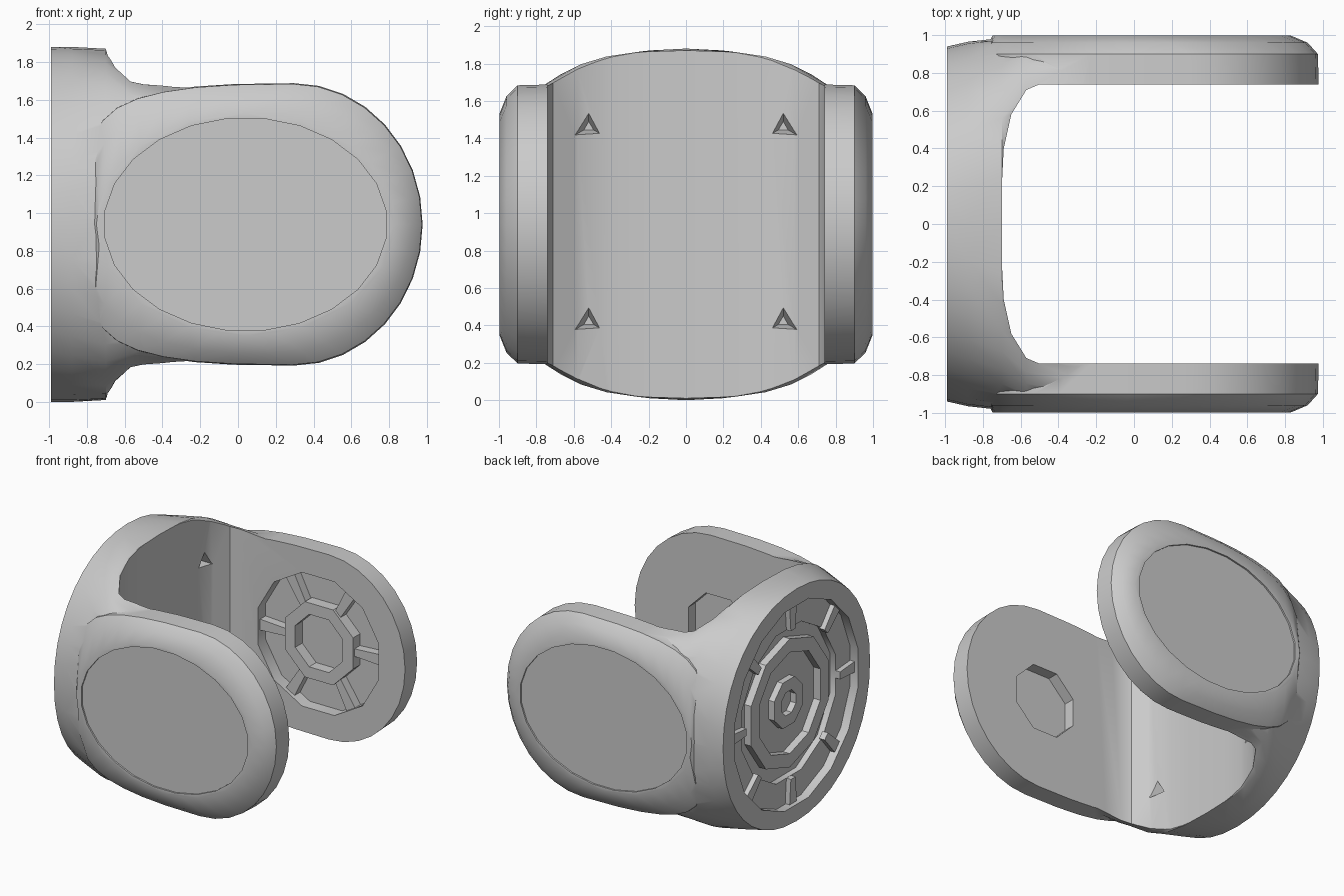
import bpy, bmesh
from math import cos, sin, pi, radians
from mathutils import Vector

cube = bpy.data.objects.get("Cube")
if cube:
    bpy.data.objects.remove(cube, do_unlink=True)

MID = 0.94  # height of the centre line
grey = bpy.data.materials.new("light_grey")
grey.use_nodes = True
COLOUR = (0.6, 0.6, 0.6, 1)
grey.diffuse_color = COLOUR
grey.node_tree.nodes["Principled BSDF"].inputs["Base Color"].default_value = COLOUR


def power(v, e):
    return (1 if v >= 0 else -1) * abs(v) ** e


def loft(name, rings):
    """Skin a closed solid over rings with equal point counts."""
    bm = bmesh.new()
    loops = [[bm.verts.new(p) for p in ring] for ring in rings]
    n = len(loops[0])
    for a, b in zip(loops, loops[1:]):
        for i in range(n):
            j = (i + 1) % n
            bm.faces.new((a[i], a[j], b[j], b[i]))
    bm.faces.new(loops[0])
    bm.faces.new(loops[-1])
    bmesh.ops.recalc_face_normals(bm, faces=bm.faces)
    mesh = bpy.data.meshes.new(name)
    bm.to_mesh(mesh)
    bm.free()
    mesh.materials.append(grey)
    obj = bpy.data.objects.new(name, mesh)
    bpy.context.collection.objects.link(obj)
    return obj


def combine(obj, others, operation):
    """Apply booleans and drop the helper solids."""
    bpy.context.view_layer.objects.active = obj
    for other in others:
        mod = obj.modifiers.new("combine", "BOOLEAN")
        mod.operation, mod.solver, mod.object = operation, "EXACT", other
        bpy.ops.object.modifier_apply(modifier=mod.name)
        bpy.data.objects.remove(other, do_unlink=True)


def disc(name, axis, centre, rx, rz, start, end, sides):
    """Flat round solid running along x or y."""
    rings = []
    for d in (start, end):
        ring = []
        for i in range(sides):
            t = 2 * pi * (i + 0.5) / sides
            u, z = centre + rx * cos(t), MID + rz * sin(t)
            ring.append((d, u, z) if axis == "x" else (u, d, z))
        rings.append(ring)
    return loft(name, rings)


def tube(name, axis, centre, outer, inner, start, end, sides):
    """Ring-shaped solid."""
    obj = disc(name, axis, centre, outer, outer, start, end, sides)
    hole = disc("hole", axis, centre, inner, inner, start - 0.1, end + 0.1, sides)
    combine(obj, [hole], "DIFFERENCE")


def spokes(name, axis, centre, inner, outer, start, end, count):
    """Tapered radial bars joining two rings."""
    for k in range(count):
        a = 2 * pi * k / count
        rings = []
        for d in (start, end):
            ring = []
            for r, w in ((inner, -0.03), (outer, -0.045), (outer, 0.045), (inner, 0.03)):
                u = centre + r * cos(a) - w * sin(a)
                z = MID + r * sin(a) + w * cos(a)
                ring.append((d, u, z) if axis == "x" else (u, d, z))
            rings.append(ring)
        loft(f"{name}_{k + 1}", rings)


# End plate: round face growing squarer along x until it meets the arms
def plate_ring(x, ry, rz, squareness, n=40):
    e = 2 / squareness
    return [(x, ry * power(cos(2 * pi * i / n), e), MID + rz * power(sin(2 * pi * i / n), e))
            for i in range(n)]


body = loft("bracket_body", [
    plate_ring(-0.99, 0.94, 0.94, 2.1), plate_ring(-0.88, 0.965, 0.94, 2.3),
    plate_ring(-0.7, 0.985, 0.93, 2.8), plate_ring(-0.57, 0.985, 0.8, 4.6),
    plate_ring(-0.35, 0.98, 0.755, 6), plate_ring(0, 0.93, 0.74, 6)])


# Arms: long outline, straight along the top, bevelled into an oval outer face
def arm_ring(y, blend, n=32):
    ring = []
    for i in range(n):
        c, s = cos(2 * pi * i / n), sin(2 * pi * i / n)
        if c > 0:
            x, z = 0.3 + 0.68 * c, 0.75 * s
        else:
            x, z = 0.3 + 1.08 * power(c, 0.75), 0.75 * power(s, 0.3)
        full = Vector((x, y, MID + z))
        oval = Vector((0.04 + 0.79 * c, y, MID + 0.59 * s))
        ring.append(full.lerp(oval, blend))
    return ring


arms = [loft("arm", [arm_ring(s * 0.65, 0), arm_ring(s * 0.9, 0.04),
                     arm_ring(s * 0.96, 0.4), arm_ring(s * 0.998, 1)]) for s in (1, -1)]
combine(body, arms, "UNION")

# Open channel between the arms
half = [(1.5, -0.74), (-0.5, -0.74), (-0.57, -0.71), (-0.65, -0.58), (-0.69, -0.4), (-0.7, -0.2)]
outline = half + [(x, -y) for x, y in reversed(half)]
channel = loft("channel", [[(x, y, z) for x, y in outline] for z in (-0.5, 2.5)])

# Stepped recesses in the plate, the outer ovals and the inner arm faces
cuts = [channel,
        disc("plate_recess", "x", 0, 0.8, 0.82, -1.1, -0.92, 16),
        disc("plate_step", "x", 0, 0.62, 0.62, -1.1, -0.87, 12),
        disc("left_pocket", "y", 0.2, 0.56, 0.56, 0.6, 0.84, 12),
        disc("right_pocket", "y", 0.23, 0.29, 0.29, -0.83, -0.6, 8)]
for s in (1, -1):
    cuts.append(disc("oval_recess", "y", 0.04, 0.75, 0.565, s * 0.985, s * 1.2, 24))

# Small three-sided pits in the inner plate wall
for sy in (1, -1):
    for sz in (1, -1):
        y, z = sy * 0.52, MID + sz * 0.52
        rings = []
        for x, r in ((-0.6, 0.11), (-0.74, 0.03)):
            rings.append([(x, y + r * cos(2 * pi * k / 3 + pi / 2),
                           z + r * sin(2 * pi * k / 3 + pi / 2)) for k in range(3)])
        cuts.append(loft("wall_pit", rings))
combine(body, cuts, "DIFFERENCE")

# Raised rings and spokes inside the recesses
tube("plate_ring", "x", 0, 0.52, 0.41, -0.93, -0.86, 10)
spokes("plate_spoke", "x", 0, 0.6, 0.8, -0.96, -0.91, 8)
tube("plate_hub", "x", 0, 0.2, 0.1, -0.92, -0.86, 8)
tube("back_arm_ring", "y", 0.2, 0.33, 0.23, 0.75, 0.85, 8)
spokes("back_arm_spoke", "y", 0.2, 0.3, 0.55, 0.77, 0.85, 6)

# Smooth the broad curves, keep the recess edges sharp
for obj in bpy.data.objects:
    obj.select_set(obj.type == "MESH")
bpy.context.view_layer.objects.active = body
bpy.ops.object.shade_smooth_by_angle(angle=radians(32))
